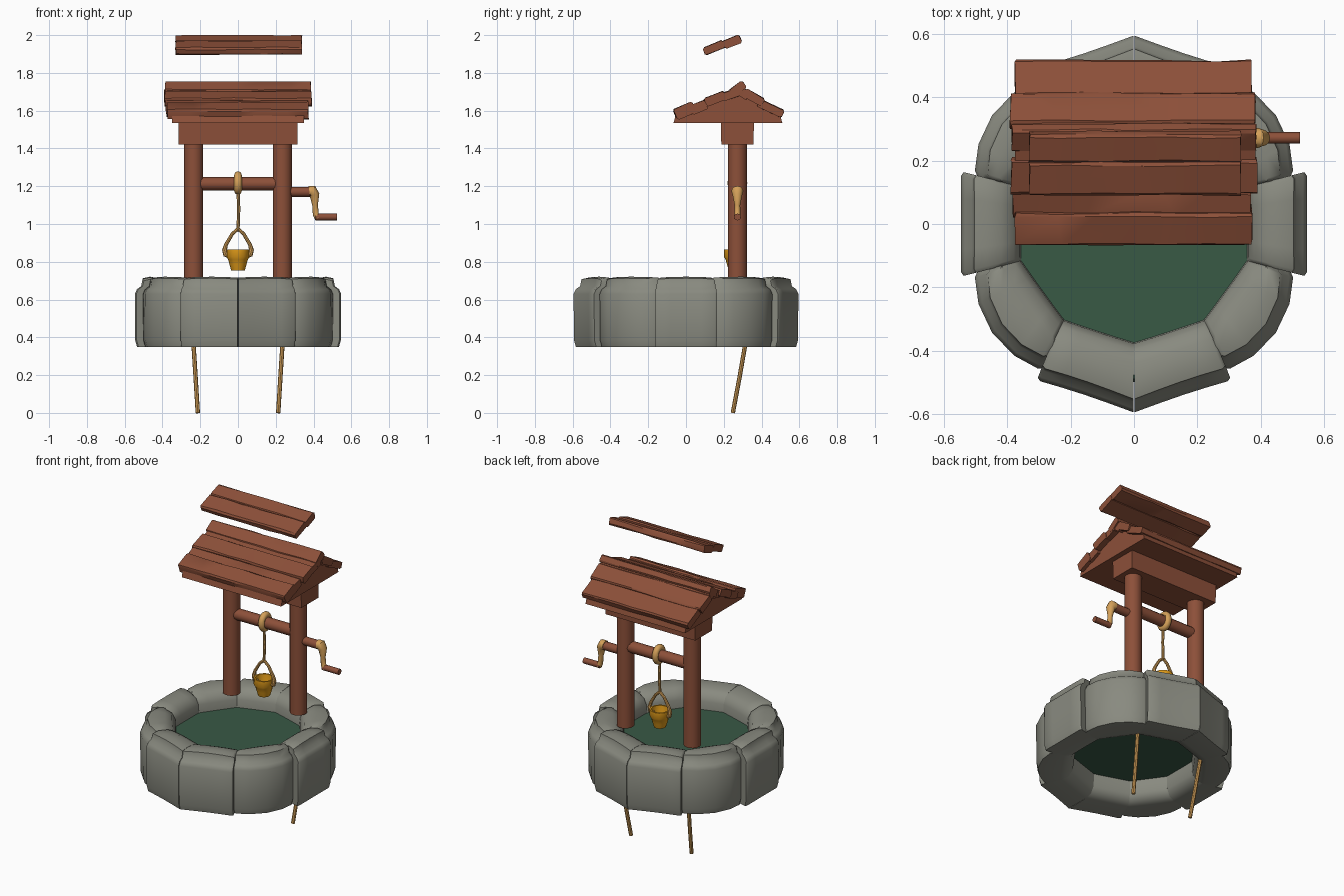
import bpy, bmesh, math, random
from mathutils import Vector

if "Cube" in bpy.data.objects:
    bpy.data.objects.remove(bpy.data.objects["Cube"])
random.seed(4)
PY = 0.272  # depth of the posts, axle and rope


def mat(name, c):
    m = bpy.data.materials.new(name)
    m.diffuse_color = (*c, 1)
    m.use_nodes = True
    m.node_tree.nodes["Principled BSDF"].inputs["Base Color"].default_value = m.diffuse_color
    return m


WOOD = mat("reddish_brown_wood", (0.265, 0.08, 0.041))
STONE = mat("grey_stone", (0.25, 0.255, 0.215))
WATER = mat("dark_green_water", (0.04, 0.10, 0.06))
TAN = mat("tan_rope", (0.66, 0.355, 0.10))
GOLD = mat("golden_bucket", (0.75, 0.33, 0.01))


def finish(bm, name, m, angle=40):
    bmesh.ops.recalc_face_normals(bm, faces=bm.faces)
    me = bpy.data.meshes.new(name)
    bm.to_mesh(me)
    bm.free()
    me.materials.append(m)
    o = bpy.data.objects.new(name, me)
    bpy.context.collection.objects.link(o)
    bpy.ops.object.select_all(action='DESELECT')
    o.select_set(True)
    bpy.context.view_layer.objects.active = o
    bpy.ops.object.shade_smooth_by_angle(angle=math.radians(angle))
    return o


def loft(name, rings, m, caps=True, closed=False, angle=40):
    """Skin a list of equally long point rings."""
    bm = bmesh.new()
    vs = [[bm.verts.new(p) for p in r] for r in rings]
    n = len(vs[0])
    for i in range(len(vs) if closed else len(vs) - 1):
        a, b = vs[i], vs[(i + 1) % len(vs)]
        for j in range(n):
            bm.faces.new((a[j], a[(j + 1) % n], b[(j + 1) % n], b[j]))
    if caps and not closed:
        bm.faces.new(vs[0])
        bm.faces.new(vs[-1])
    return finish(bm, name, m, angle)


def tube(name, pts, radii, m, sides=12):
    """Round rod along a path, one radius per point."""
    pts = [Vector(p) for p in pts]
    if not isinstance(radii, (list, tuple)):
        radii = [radii] * len(pts)
    rings = []
    for i, p in enumerate(pts):
        t = (pts[min(i + 1, len(pts) - 1)] - pts[max(i - 1, 0)]).normalized()
        u = t.cross(Vector((0, 1, 0)))
        u.normalize()
        w = t.cross(u)
        rings.append([p + radii[i] * (u * math.cos(2 * math.pi * k / sides)
                      + w * math.sin(2 * math.pi * k / sides)) for k in range(sides)])
    return loft(name, rings, m)


# Ring of ten rounded stones, five per side, mirrored across x.
# Seams run from inner to outer angles; radii are start, middle, end.
INNER = (-90, -54, -18, 18, 54, 90)
OUTER = (-89.8, -58, -16.9, 16.9, 58, 89.8)
RADII = ((0.595, 0.562, 0.582), (0.545, 0.565, 0.525), (0.571, 0.546, 0.571),
         (0.525, 0.565, 0.545), (0.582, 0.562, 0.595))
for sx, side in ((1, "right"), (-1, "left")):
    for s in range(5):
        r0, rm, r1 = RADII[s]
        rings = []
        for t in (-1, -0.92, -0.5, 0, 0.5, 0.92, 1):
            f = (t + 1) / 2
            ai = INNER[s] + (INNER[s + 1] - INNER[s]) * f
            ao = OUTER[s] + (OUTER[s + 1] - OUTER[s]) * f
            R = rm * (1 - t * t) + r0 * t * (t - 1) / 2 + r1 * t * (t + 1) / 2
            q = 0.378 * (1 - 0.045 * (1 - t * t))
            edge = abs(t) == 1 and abs(ai) < 89
            R -= 0.008 if edge else 0
            dz = 0.005 * (1 - t * t) - (0.008 if edge else 0)
            prof = [(R - 0.012, 0.35), (R - 0.002, 0.385), (R, 0.63), (R - 0.012, 0.655),
                    (R - 0.034, 0.67), (R - 0.042, 0.708 + dz), (R - 0.08, 0.716 + dz),
                    (q + 0.06, 0.708 + dz), (q + 0.02, 0.69 + dz), (q, 0.65),
                    (q - 0.003, 0.60), (q - 0.02, 0.48), (q - 0.015, 0.40),
                    (q + 0.01, 0.362), (q + 0.055, 0.35)]
            ring = []
            for r, z in prof:
                a = math.radians(ai + (ao - ai) * (r - q) / (R - q))
                ring.append((sx * r * math.cos(a), r * math.sin(a), z))
            rings.append(ring)
        loft(f"stone_{side}_{s + 1}", rings, STONE, angle=50)

# Water slab, its rim hidden inside the stones
loft("water", [[(r * math.cos(math.pi * k / 10), r * math.sin(math.pi * k / 10), z)
               for k in range(20)] for r, z in ((0.49, 0.48), (0.50, 0.54), (0.49, 0.60))], WATER)

# Posts standing on the rim and thin stakes below
for s, side in ((-1, "left"), (1, "right")):
    tube(f"post_{side}", [(s * 0.235, PY, 0.705), (s * 0.235, PY, 1.44)], 0.051, WOOD, 14)
    tube(f"stake_{side}", [(s * 0.213, 0.248, 0.0), (s * 0.224, 0.282, 0.18),
                           (s * 0.236, 0.315, 0.37)], 0.0115, TAN, 8)

# Axle, crank shaft, crank arm and grip
tube("axle", [(-0.22, PY, 1.213), (0.22, PY, 1.213)], 0.035, WOOD)
tube("crank_shaft", [(0.25, PY, 1.17), (0.405, PY, 1.17)], 0.026, WOOD)
tube("crank_arm", [(0.378, PY, 1.172), (0.392, PY, 1.174), (0.405, PY, 1.155),
                   (0.408, PY, 1.10), (0.412, PY, 1.05), (0.424, PY, 1.032)],
     [0.03, 0.032, 0.026, 0.015, 0.016, 0.018], TAN)
tube("crank_grip", [(0.41, PY, 1.037), (0.525, PY, 1.037)], 0.018, WOOD)

# Rope coil round the axle, hanging rope and bail
rings = []
for i in range(18):
    a = 2 * math.pi * i / 18
    rings.append([(0.02 * math.cos(b), PY + 0.85 * (0.043 + 0.02 * math.sin(b)) * math.cos(a),
                   1.217 + (0.043 + 0.02 * math.sin(b)) * math.sin(a))
                  for b in [2 * math.pi * j / 10 for j in range(10)]])
loft("rope_coil", rings, TAN, closed=True)
BY = 0.262
tube("hanging_rope", [(0, BY, 1.18), (0.004, BY, 1.08), (0, BY, 0.965)], 0.0085, TAN, 8)
for s, side in ((-1, "left"), (1, "right")):
    tube(f"bail_{side}", [(0, BY, 0.974), (s * 0.03, BY, 0.948), (s * 0.064, BY, 0.89),
                          (s * 0.071, BY, 0.862), (s * 0.066, BY, 0.838), (s * 0.045, BY, 0.83)],
         [0.009, 0.009, 0.01, 0.013, 0.014, 0.012], TAN, 8)

# Open tapered bucket
loft("bucket", [[(r * math.cos(math.pi * k / 6), BY + r * math.sin(math.pi * k / 6), z)
                for k in range(12)] for r, z in
               ((0.036, 0.755), (0.045, 0.785), (0.052, 0.812), (0.061, 0.826), (0.06, 0.865),
                (0.05, 0.865), (0.045, 0.82), (0.032, 0.775))], GOLD)


def prism(name, section, x0, x1):
    return loft(name, [[(x, y, z) for y, z in section] for x in (x0, x1)], WOOD, angle=20)


# Cross beam and gable block under the planks
prism("cross_beam", [(0.187, 1.42), (0.357, 1.42), (0.36, 1.55), (0.184, 1.55)], -0.315, 0.315)
prism("gable_block", [(-0.066, 1.535), (0.51, 1.535), (0.50, 1.57), (0.28, 1.70),
                      (-0.055, 1.575)], -0.35, 0.35)


def plank(name, lo, hi, thick, x0, x1):
    """Worn, chamfered board whose top runs from lo to hi in (y, z)."""
    lo, hi = Vector(lo), Vector(hi)
    d = (hi - lo).normalized()
    n = Vector((-d.y, d.x))
    if n.y < 0:
        n = -n
    c = 0.008
    base = [lo + d * c, hi - d * c, hi - n * c, hi - n * (thick - c),
            hi - d * c - n * thick, lo + d * c - n * thick, lo - n * (thick - c), lo - n * c]
    rings = []
    for i in range(7):
        x = x0 + (x1 - x0) * i / 6
        pts = []
        for p in base:
            dx = random.uniform(-0.003, 0.003) if i in (0, 6) else random.uniform(-0.03, 0.03)
            q = p + d * random.uniform(-0.003, 0.003) + n * random.uniform(-0.003, 0.002)
            pts.append((x + dx, q.x, q.y))
        rings.append(pts)
    loft(name, rings, WOOD, angle=30)


# Roof planks: four in front, ridge, then the back slope
plank("roof_plank_front_1", (-0.07, 1.606), (0.03, 1.648), 0.06, -0.375, 0.372)
plank("roof_plank_front_2", (0.015, 1.624), (0.10, 1.658), 0.05, -0.382, 0.368)
plank("roof_plank_front_3", (0.093, 1.664), (0.20, 1.705), 0.045, -0.388, 0.388)
plank("roof_plank_front_4", (0.19, 1.692), (0.27, 1.72), 0.045, -0.375, 0.385)
plank("roof_ridge_plank", (0.225, 1.708), (0.294, 1.76), 0.045, -0.385, 0.385)
plank("roof_plank_back_1", (0.345, 1.692), (0.28, 1.738), 0.045, -0.385, 0.38)
plank("roof_plank_back_2", (0.418, 1.662), (0.32, 1.718), 0.045, -0.39, 0.382)
plank("roof_plank_back_3", (0.521, 1.602), (0.39, 1.664), 0.045, -0.375, 0.372)

# Two loose planks floating above the roof
plank("loose_plank_low", (0.088, 1.932), (0.192, 1.974), 0.042, -0.33, 0.336)
plank("loose_plank_high", (0.192, 1.968), (0.28, 2.003), 0.044, -0.33, 0.338)
